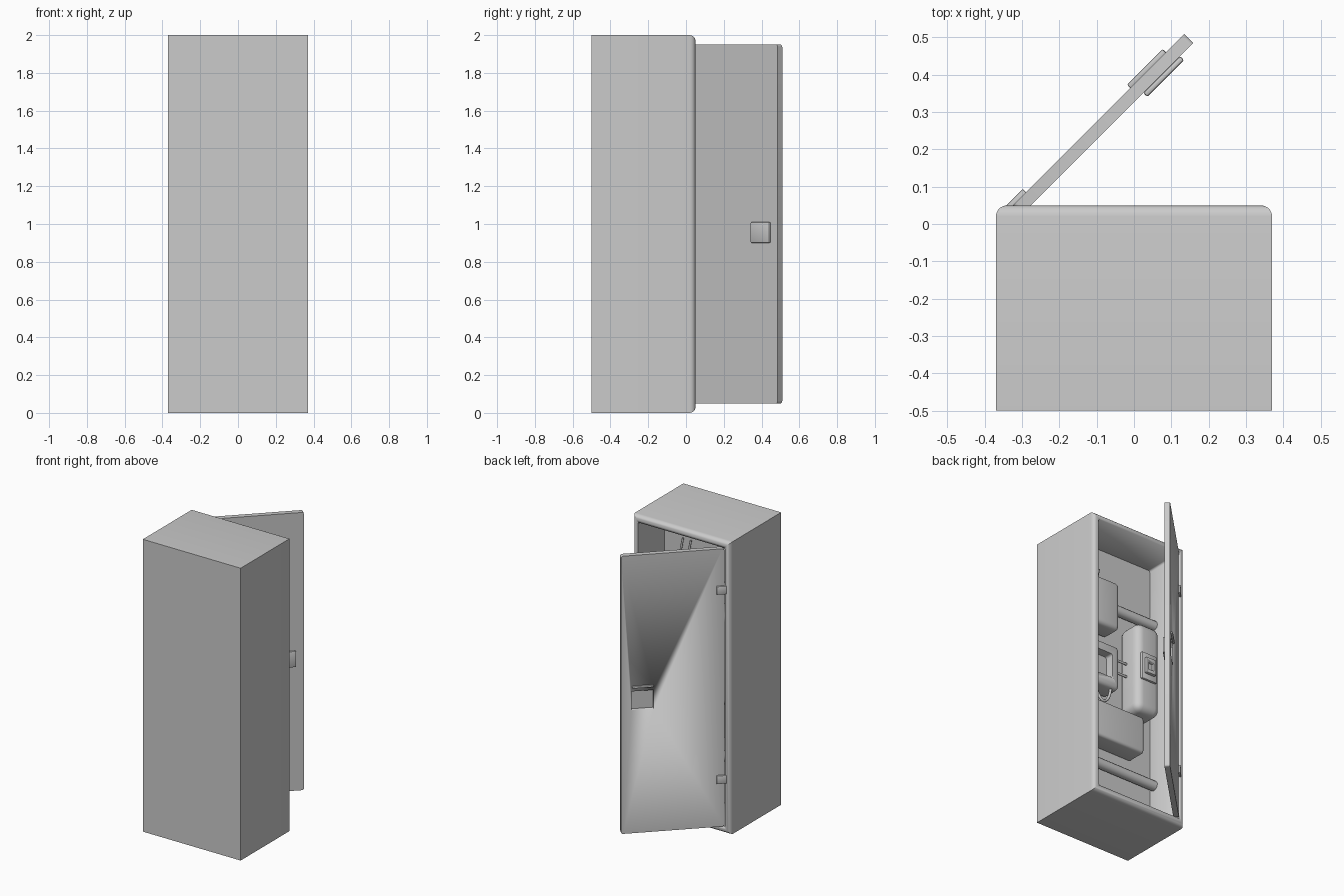
import bpy, bmesh, math
from mathutils import Matrix, Vector

if "Cube" in bpy.data.objects:
    bpy.data.objects.remove(bpy.data.objects["Cube"])


def finish(bm, name, mat=None):
    if mat:
        bm.transform(mat)
    bmesh.ops.recalc_face_normals(bm, faces=bm.faces[:])
    me = bpy.data.meshes.new(name)
    bm.to_mesh(me)
    bm.free()
    ob = bpy.data.objects.new(name, me)
    bpy.context.collection.objects.link(ob)
    bpy.ops.object.select_all(action='DESELECT')
    ob.select_set(True)
    bpy.context.view_layer.objects.active = ob
    bpy.ops.object.shade_smooth_by_angle(angle=math.radians(35))
    return ob


def box(name, x, y, z, r=0, seg=3, pick=None, mat=None):
    """Box from ranges; edges passing pick() are rounded by r."""
    bm = bmesh.new()
    bmesh.ops.create_cube(bm, size=1)
    for v in bm.verts:
        v.co = Vector([a[0] + (c + .5) * (a[1] - a[0]) for c, a in zip(v.co, (x, y, z))])
    if r:
        edges = [e for e in bm.edges if pick is None or pick(e)]
        bmesh.ops.bevel(bm, geom=edges, offset=r, segments=seg, profile=.5, affect='EDGES')
    return finish(bm, name, mat)


def tube(name, pts, r):
    cu = bpy.data.curves.new(name, 'CURVE')
    cu.dimensions = '3D'
    cu.bevel_depth, cu.bevel_resolution, cu.use_fill_caps = r, 4, True
    sp = cu.splines.new('POLY')
    sp.points.add(len(pts) - 1)
    for p, c in zip(sp.points, pts):
        p.co = (*c, 1)
    ob = bpy.data.objects.new(name, cu)
    bpy.context.collection.objects.link(ob)
    bpy.ops.object.select_all(action='DESELECT')
    ob.select_set(True)
    bpy.context.view_layer.objects.active = ob
    bpy.ops.object.convert(target='MESH')
    bpy.ops.object.shade_smooth_by_angle(angle=math.radians(35))


def cut(ob, cutter):
    m = ob.modifiers.new('cut', 'BOOLEAN')
    m.operation, m.solver, m.object = 'DIFFERENCE', 'EXACT', cutter
    bpy.context.view_layer.objects.active = ob
    bpy.ops.object.modifier_apply(modifier=m.name)
    bpy.data.objects.remove(cutter)


def along(axis):
    return lambda e: abs((e.verts[0].co - e.verts[1].co).normalized()[axis]) > .9


# cabinet shell, rounded around the open side
shell = box('cabinet_shell', (-.37, .37), (-.5, .05), (0, 2), .03, 5,
            lambda e: all(v.co.y > 0 for v in e.verts))
cut(shell, box('cavity', (-.33, .33), (-.24, .2), (.045, 1.955), .012, 3, along(1)))

# door, opened 45 degrees about its hinge side
swing = Matrix.Translation((-.325, .05, 0)) @ Matrix.Rotation(math.radians(45), 4, 'Z')
door = box('door', (0, .65), (-.035, 0), (.05, 1.95), .012, 3, along(1), mat=swing)
cut(door, box('grip_cut', (.445, .585), (-.025, .1), (.89, 1.02), mat=swing))
box('grip_lip', (.445, .58), (-.004, .012), (1.043, 1.057), .004, 2, mat=swing)
box('latch_box', (.46, .6), (-.05, -.034), (.9, 1.01), .006, 2, mat=swing)
for i, z in enumerate((.375, 1.67)):
    box(f'hinge_{i}', (-.015, .05), (-.012, .012), (z - .028, z + .028), .003, 2, mat=swing)

# horizontal rails across the cavity
for i, z in enumerate((.39, 1.54)):
    tube(f'rail_{i}', [(-.332, -.2, z), (.332, -.2, z)], .034)

# equipment on the inner wall
box('upper_unit', (.03, .28), (-.245, -.1), (1.33, 1.67), .03, 4)
frame = box('middle_unit', (.03, .28), (-.245, -.1), (.9, 1.21), .03, 4)
cut(frame, box('window', (.09, .22), (-.16, 0), (.97, 1.14), .015, 3, along(1)))
box('lower_unit', (-.17, .28), (-.245, -.1), (.52, .78), .02, 4)
box('tall_unit', (-.27, -.08), (-.245, -.06), (.8, 1.43), .05, 5)

# buckle on the tall unit
box('buckle_plate', (-.225, -.105), (-.065, -.045), (1.02, 1.21), .006, 2)
ring = box('buckle_ring', (-.205, -.125), (-.05, -.025), (1.06, 1.17), .006, 2)
cut(ring, box('ring_cut', (-.185, -.145), (-.045, 0), (1.085, 1.14)))

# pins between units, antennas and a hanging cord
for i, z in enumerate((1.07, 1.16)):
    tube(f'pin_{i}', [(.05, -.17, z), (-.1, -.17, z)], .008)
for i, x in enumerate((.11, .17)):
    tube(f'antenna_{i}', [(x + .03, -.21, 1.64), (x, -.21, 1.79)], .007)
tube('cord', [(.14 + .06 * math.cos(a), -.13, .93 - .13 * math.sin(a))
              for a in [math.pi * k / 12 for k in range(13)]], .009)
